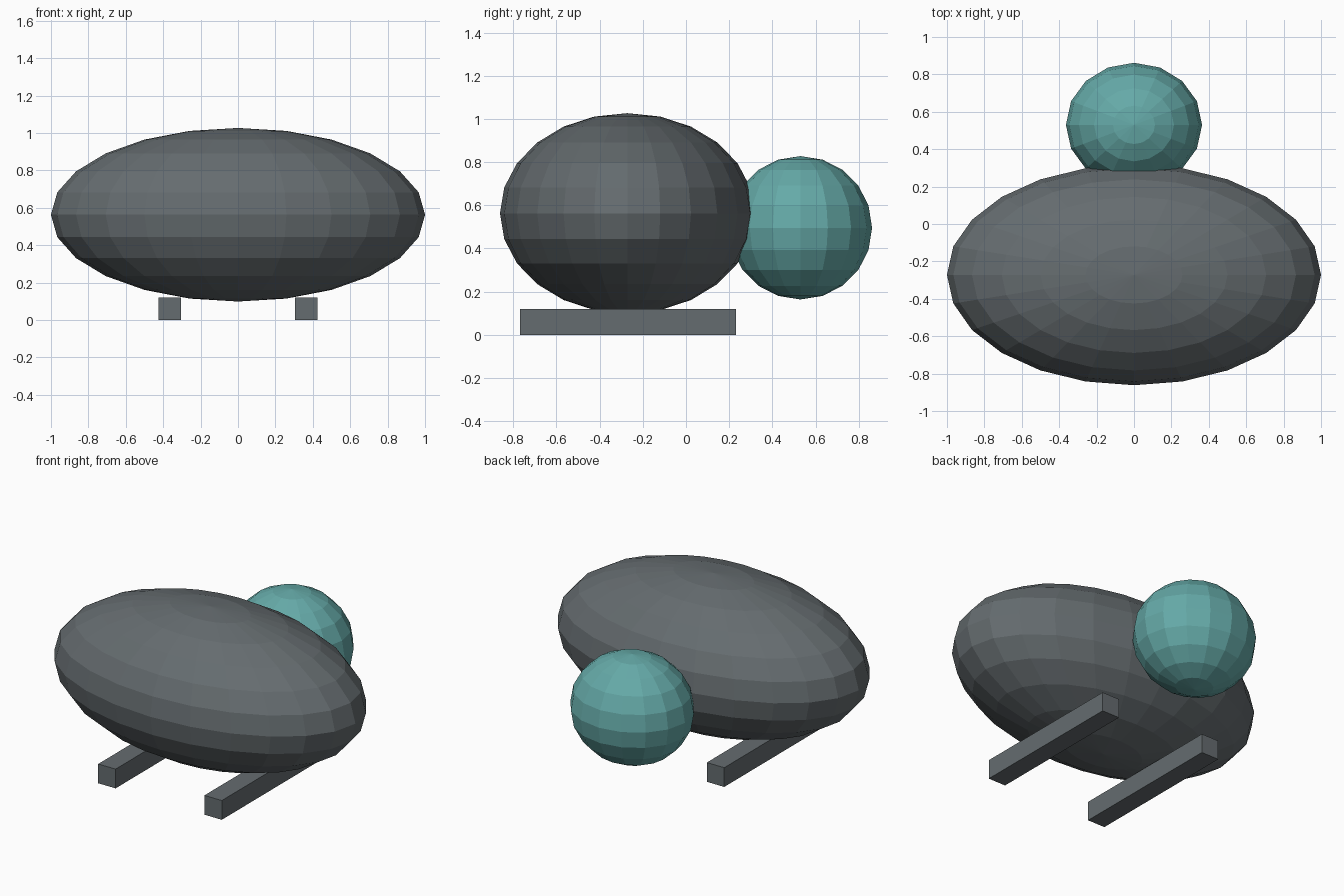
import bpy

if "Cube" in bpy.data.objects:
    bpy.data.objects.remove(bpy.data.objects["Cube"])

teal = bpy.data.materials.new("teal")
teal.diffuse_color = (0.13, 0.40, 0.39, 1)
teal.use_nodes = True
teal.node_tree.nodes["Principled BSDF"].inputs["Base Color"].default_value = teal.diffuse_color
slate = bpy.data.materials.new("slate")
slate.diffuse_color = (0.13, 0.15, 0.16, 1)
slate.use_nodes = True
slate.node_tree.nodes["Principled BSDF"].inputs["Base Color"].default_value = slate.diffuse_color


def ellipsoid(name, location, radii, segments, rings, material):
    bpy.ops.mesh.primitive_uv_sphere_add(
        segments=segments, ring_count=rings, radius=1, location=location)
    obj = bpy.context.object
    obj.name = name
    obj.scale = radii
    bpy.ops.object.transform_apply(location=False, rotation=False, scale=True)
    obj.data.materials.append(material)
    return obj


def box(name, location, size, material):
    bpy.ops.mesh.primitive_cube_add(size=1, location=location)
    obj = bpy.context.object
    obj.name = name
    obj.scale = size
    bpy.ops.object.transform_apply(location=False, rotation=False, scale=True)
    obj.data.materials.append(material)
    return obj


# Wide faceted body
ellipsoid("body", (0, -0.272, 0.563), (1.0, 0.59, 0.464), 24, 12, slate)

# Rounded pod at the back
ellipsoid("rear_pod", (0, 0.53, 0.496), (0.364, 0.332, 0.332), 16, 10, teal)

# Pair of skids under the body
for side, sign in (("left", -1), ("right", 1)):
    box(f"{side}_skid", (sign * 0.366, -0.268, 0.06), (0.12, 1.0, 0.12), slate)
